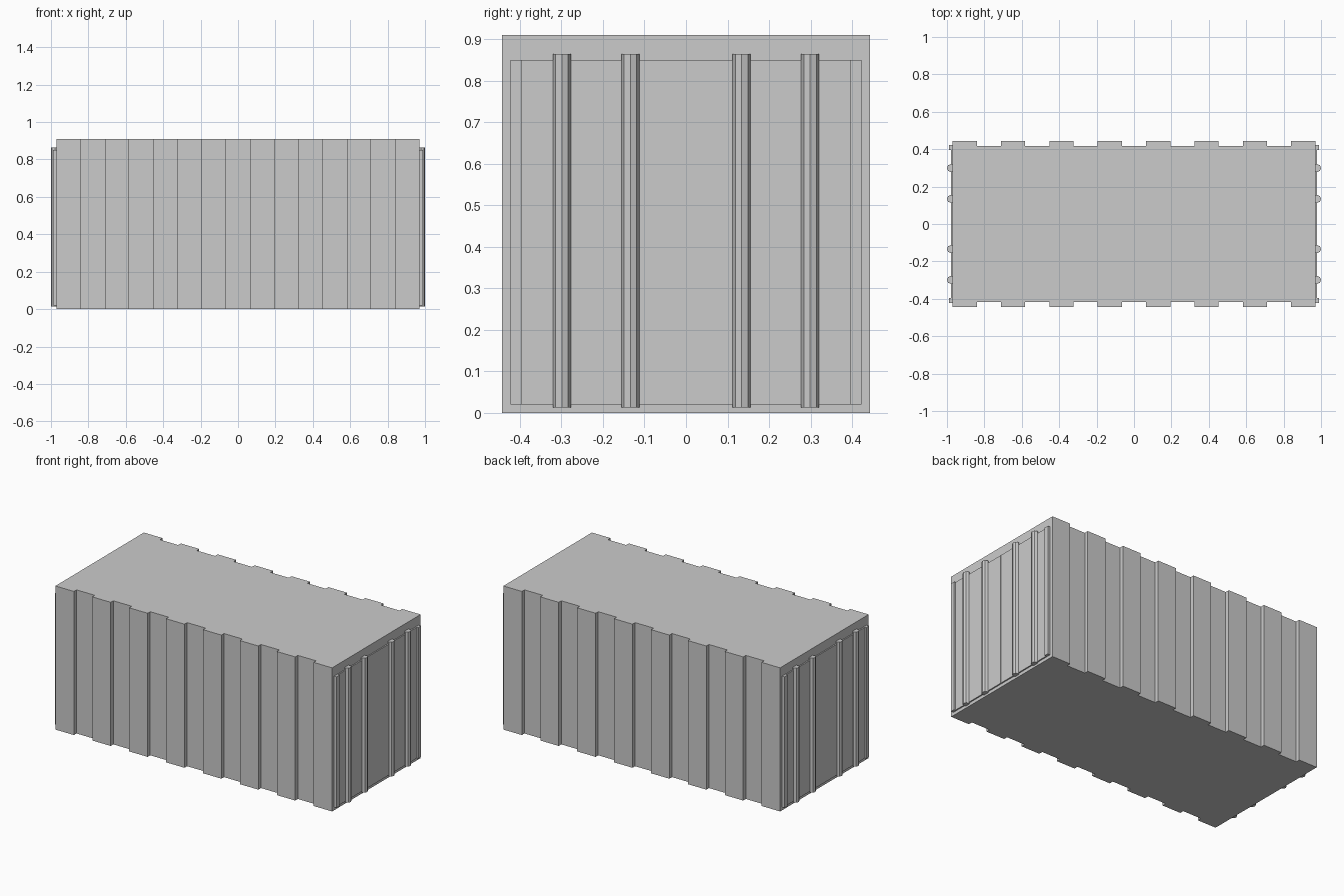
import bpy
import bmesh
import math

if "Cube" in bpy.data.objects:
    bpy.data.objects.remove(bpy.data.objects["Cube"])

LENGTH, HEIGHT = 1.94, 0.91
RIDGE_Y, GROOVE_Y = 0.443, 0.417
SEGMENTS = 15


def extrude_profile(name, outline, z0, z1):
    """Extrude a flat xy outline between two heights."""
    bm = bmesh.new()
    face = bm.faces.new([bm.verts.new((x, y, z0)) for x, y in outline])
    top = bmesh.ops.extrude_face_region(bm, geom=[face])["geom"]
    bmesh.ops.translate(bm, vec=(0, 0, z1 - z0),
                        verts=[v for v in top if isinstance(v, bmesh.types.BMVert)])
    bmesh.ops.recalc_face_normals(bm, faces=bm.faces)
    mesh = bpy.data.meshes.new(name)
    bm.to_mesh(mesh)
    bm.free()
    obj = bpy.data.objects.new(name, mesh)
    bpy.context.collection.objects.link(obj)
    return obj


# Corrugated container body: stepped outline along both long walls
step = LENGTH / SEGMENTS
front = []
for i in range(SEGMENTS):
    y = GROOVE_Y if i % 2 else RIDGE_Y
    x = -LENGTH / 2 + i * step
    front += [(x, -y), (x + step, -y)]
back = [(x, -y) for x, y in reversed(front)]
extrude_profile("container_body", front + back, 0.0, HEIGHT)

for end, sx in (("right", 1), ("left", -1)):
    for side, sy in (("back", 1), ("front", -1)):
        # Door leaf with a raised hinge strip on its outer edge
        leaf = [(0.96, 0.0005), (0.978, 0.0005), (0.978, 0.396),
                (0.988, 0.396), (0.988, 0.423), (0.96, 0.423)]
        extrude_profile(f"door_{end}_{side}",
                        [(sx * x, sy * y) for x, y in leaf], 0.02, 0.85)

        # Octagonal locking rods
        for n, cy in enumerate((0.134, 0.299)):
            r = 0.0215
            ring = [(sx * (0.9785 + r * math.cos(k * math.pi / 4)),
                     sy * cy + r * math.sin(k * math.pi / 4)) for k in range(8)]
            extrude_profile(f"locking_rod_{end}_{side}_{n + 1}", ring, 0.013, 0.865)
